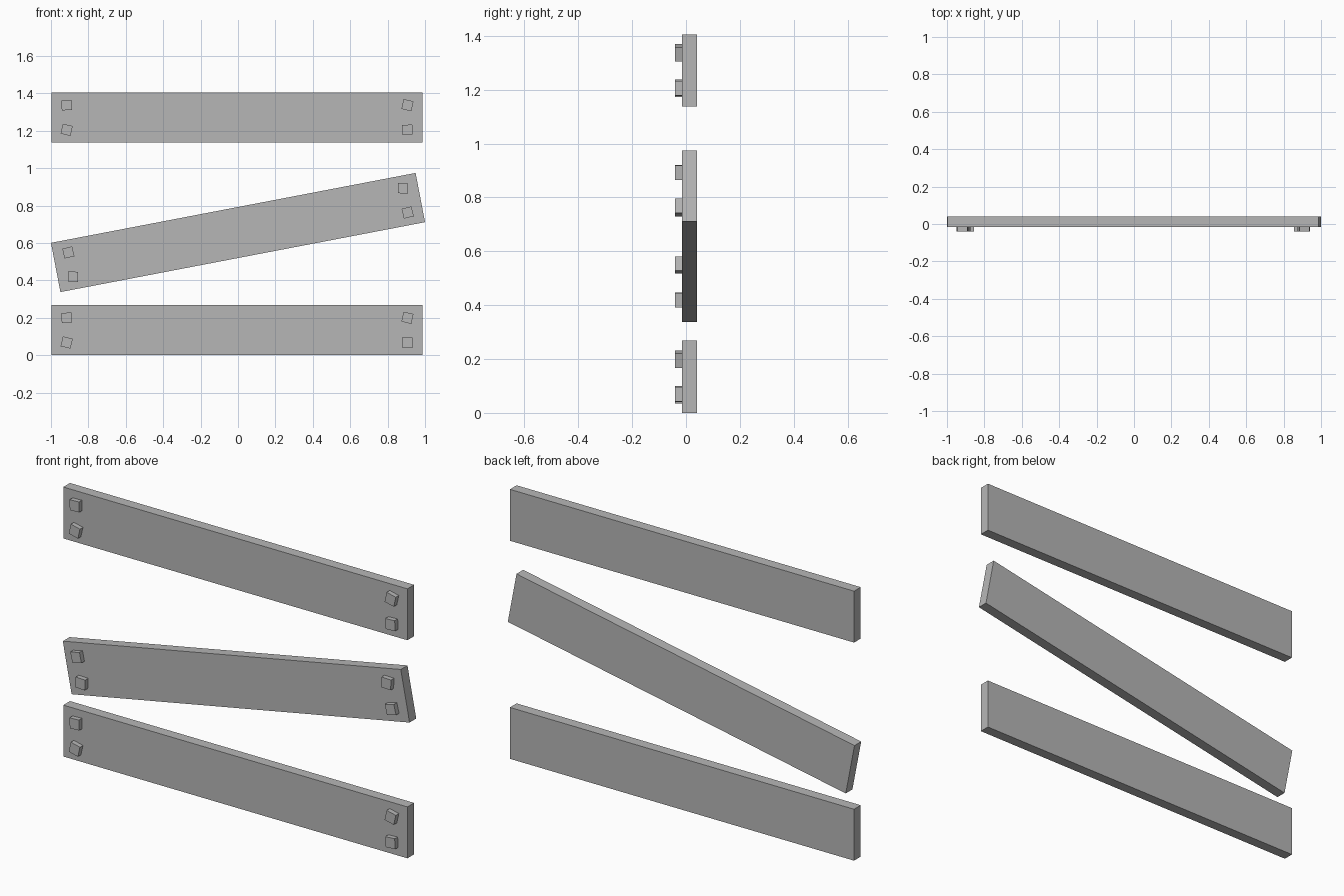
import bpy
from math import radians
from mathutils import Matrix, Vector

cube = bpy.data.objects.get("Cube")
if cube:
    bpy.data.objects.remove(cube, do_unlink=True)

grey = bpy.data.materials.new("plain_grey")
grey.use_nodes = True
colour = (0.47, 0.47, 0.47, 1)
grey.diffuse_color = colour
grey.node_tree.nodes["Principled BSDF"].inputs["Base Color"].default_value = colour

LENGTH, WIDTH = 1.985, 0.268
FRONT, BACK, NAIL_FRONT = -0.015, 0.04, -0.04
NAIL = 0.054


def box(name, size, matrix):
    """Flat-faced box, placed by a matrix with its size baked in."""
    bpy.ops.mesh.primitive_cube_add(size=1)
    obj = bpy.context.object
    obj.name = name
    obj.data.transform(matrix @ Matrix.Diagonal((*size, 1)))
    obj.data.materials.append(grey)
    return obj


def tilt(degrees):
    """Counter-clockwise turn as seen from the front."""
    return Matrix.Rotation(radians(-degrees), 4, "Y")


# Nail heads on each plank: side, height sign, own twist
nails = {
    "upper_right": (-1, 1, 2),
    "lower_right": (-1, -1, -13),
    "upper_left": (1, 1, -13),
    "lower_left": (1, -1, 3),
}

# Planks: centre x, centre z, tilt
planks = {
    "bottom": (-0.005, 0.134, 0),
    "middle": (0, 0.656, 10.85),
    "top": (-0.005, 1.271, 0),
}

for place, (x, z, angle) in planks.items():
    frame = Matrix.Translation((x, 0, z)) @ tilt(angle)
    middle = Matrix.Translation((0, (FRONT + BACK) / 2, 0))
    box(place + "_plank", (LENGTH, BACK - FRONT, WIDTH), frame @ middle)
    # Square nail heads, sunk slightly into the wood
    for corner, (side, up, twist) in nails.items():
        depth = FRONT - NAIL_FRONT + 0.005
        spot = Vector((side * 0.911, NAIL_FRONT + depth / 2, up * 0.066))
        box(f"{place}_nail_{corner}", (NAIL, depth, NAIL),
            frame @ Matrix.Translation(spot) @ tilt(twist))
